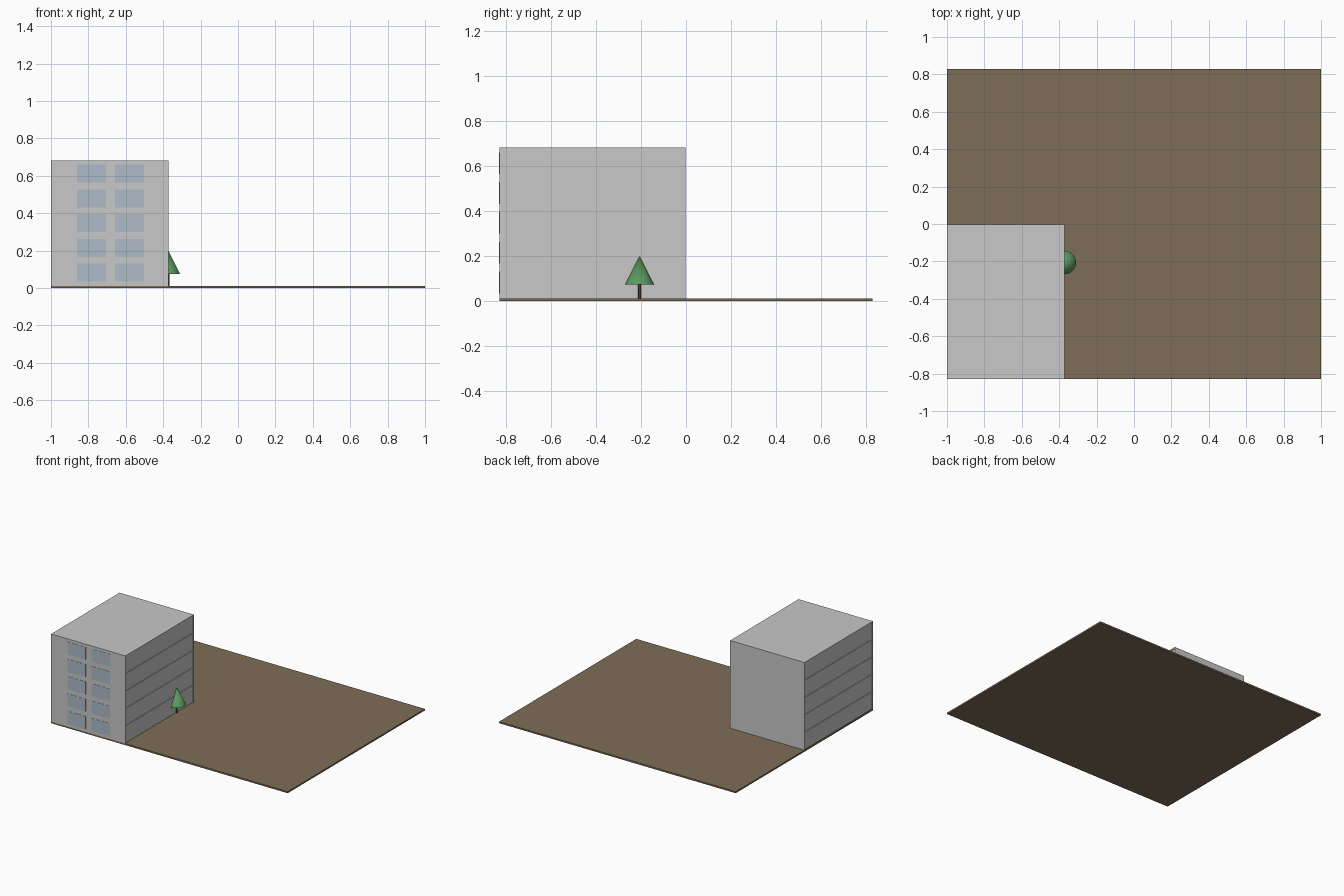
import bpy, bmesh, math
from mathutils import Vector, Matrix

if "Cube" in bpy.data.objects:
    bpy.data.objects.remove(bpy.data.objects["Cube"])


def material(name, rgb):
    m = bpy.data.materials.new(name)
    m.diffuse_color = (*rgb, 1.0)
    m.use_nodes = True
    m.node_tree.nodes["Principled BSDF"].inputs["Base Color"].default_value = m.diffuse_color
    return m


CONCRETE = material("light grey concrete", (0.58, 0.58, 0.58))
GLASS = material("pale blue glass", (0.42, 0.50, 0.58))
EARTH = material("brown earth", (0.21, 0.153, 0.095))
LEAF = material("leaf green", (0.10, 0.32, 0.12))
BARK = material("dark bark", (0.09, 0.05, 0.025))


def finish(name, bm, mat):
    bmesh.ops.recalc_face_normals(bm, faces=bm.faces)
    mesh = bpy.data.meshes.new(name)
    bm.to_mesh(mesh)
    bm.free()
    mesh.materials.append(mat)
    ob = bpy.data.objects.new(name, mesh)
    bpy.context.collection.objects.link(ob)
    return ob


def box(name, lo, hi, mat):
    bm = bmesh.new()
    lo, hi = Vector(lo), Vector(hi)
    mtx = Matrix.Translation((lo + hi) / 2) @ Matrix.Diagonal((*(hi - lo), 1))
    bmesh.ops.create_cube(bm, size=1, matrix=mtx)
    return finish(name, bm, mat)


def cone(name, loc, z0, z1, r0, r1, sides, mat):
    bm = bmesh.new()
    bmesh.ops.create_cone(bm, cap_ends=True, segments=sides, radius1=r0, radius2=r1,
                          depth=z1 - z0,
                          matrix=Matrix.Translation((*loc, (z0 + z1) / 2)))
    ob = finish(name, bm, mat)
    bpy.ops.object.select_all(action='DESELECT')
    bpy.context.view_layer.objects.active = ob
    ob.select_set(True)
    bpy.ops.object.shade_smooth_by_angle(angle=math.radians(40))
    return ob


# Plot of land
G = 0.012
box("ground", (-1, -0.828, 0), (1, 0.828, G), EARTH)

# Building core, set in slightly on both long sides
X0, X1, Y0, Y1, TOP = -1.0, -0.372, -0.828, -0.002, 0.682
IN = 0.005
FLOOR, SLAB = 0.1325, 0.009
box("building_core", (X0 + IN, Y0 + IN, G), (X1 - IN, Y1 - IN, TOP - 0.012), CONCRETE)

# End walls and roof frame the recessed storeys
box("front_wall", (X0, Y0, G), (X1, Y0 + IN, TOP - 0.012), CONCRETE)
box("back_wall", (X0, Y1 - IN, G), (X1, Y1, TOP - 0.012), CONCRETE)
box("roof", (X0, Y0, TOP - 0.012), (X1, Y1, TOP), CONCRETE)

# Floor slab edges
for i in range(4):
    z = 0.138 + i * FLOOR
    box(f"floor_slab_{i + 1}", (X0, Y0 + IN, z), (X1, Y1 - IN, z + SLAB), CONCRETE)

# Two columns of windows on the front wall
for i in range(5):
    z = 0.035 + i * 0.1323
    for side, x in (("left", -0.862), ("right", -0.658)):
        box(f"window_{side}_{i + 1}", (x, Y0 - 0.0015, z),
            (x + 0.155, Y0 + 0.002, z + 0.096), GLASS)

# Tree against the long wall
TREE = (-0.373, -0.206)
cone("tree_trunk", TREE, G, 0.08, 0.006, 0.006, 12, BARK)
cone("tree_crown", TREE, 0.075, 0.2, 0.063, 0.0, 32, LEAF)
